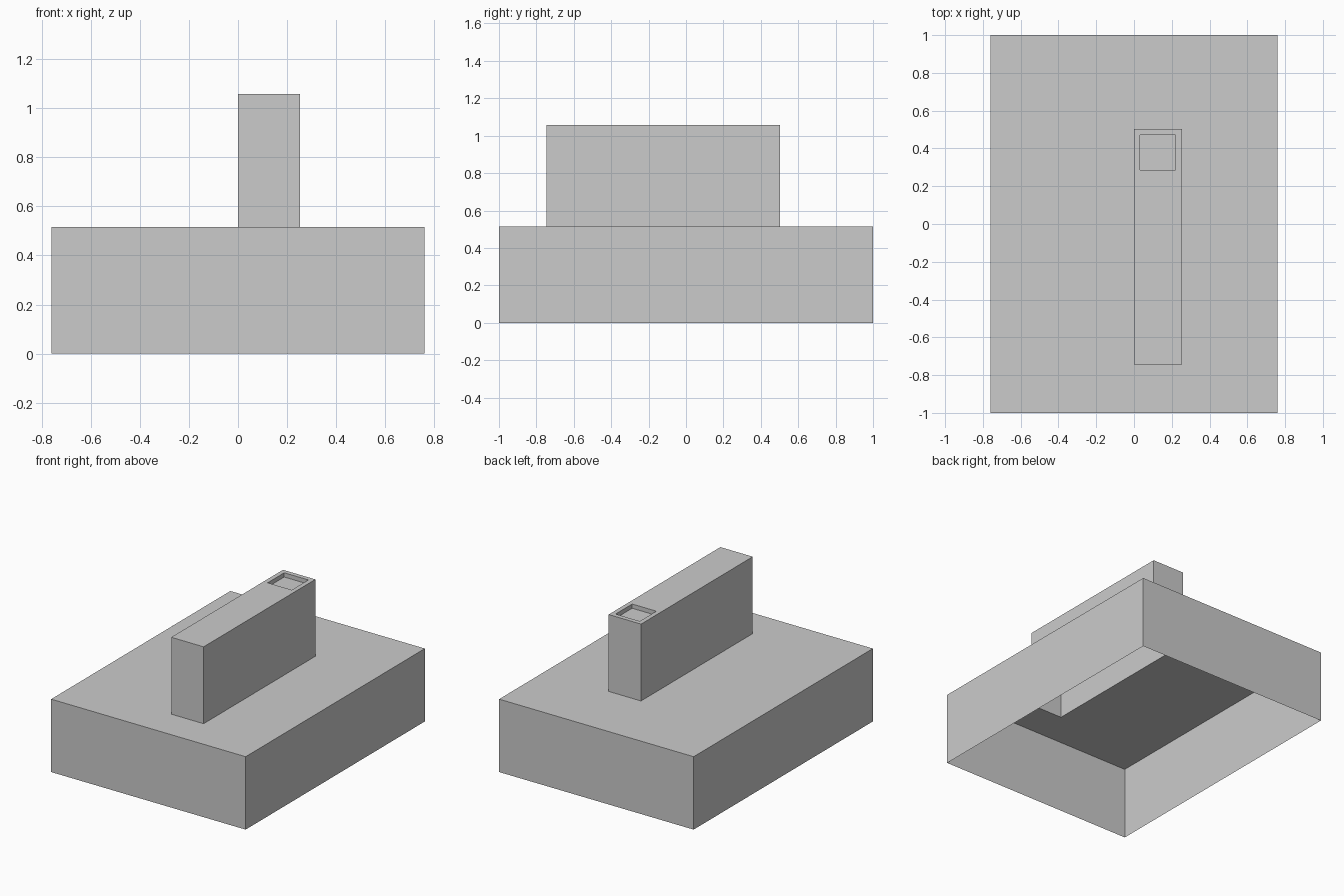
import bpy
import bmesh

if "Cube" in bpy.data.objects:
    bpy.data.objects.remove(bpy.data.objects["Cube"])


def rect(bm, x0, x1, y0, y1, z):
    """Counter-clockwise rectangular loop of vertices."""
    return [bm.verts.new((x, y, z)) for x, y in ((x0, y0), (x1, y0), (x1, y1), (x0, y1))]


def build_shell(name, sections, cap=False):
    """Join successive rectangular loops into one open-bottomed skin."""
    bm = bmesh.new()
    loops = [rect(bm, *s) for s in sections]
    for a, b in zip(loops, loops[1:]):
        for i in range(4):
            j = (i + 1) % 4
            bm.faces.new((a[i], a[j], b[j], b[i]))
    if cap:
        bm.faces.new(loops[-1])
    mesh = bpy.data.meshes.new(name)
    bm.to_mesh(mesh)
    bm.free()
    obj = bpy.data.objects.new(name, mesh)
    bpy.context.collection.objects.link(obj)
    return obj


BASE = (-0.76, 0.76, -1.0, 1.0)
BLOCK = (0.0, 0.253, -0.745, 0.502)
RECESS = (0.032, 0.221, 0.285, 0.47)
BASE_TOP, BLOCK_TOP, DEPTH = 0.515, 1.058, 0.03

# Hollow base: walls and a top with an opening under the upper block
build_shell("base_building", [(*BASE, 0), (*BASE, BASE_TOP), (*BLOCK, BASE_TOP)])

# Hollow upper block with a shallow square recess in its roof
build_shell("upper_block", [(*BLOCK, BASE_TOP), (*BLOCK, BLOCK_TOP),
                            (*RECESS, BLOCK_TOP), (*RECESS, BLOCK_TOP - DEPTH)], cap=True)
